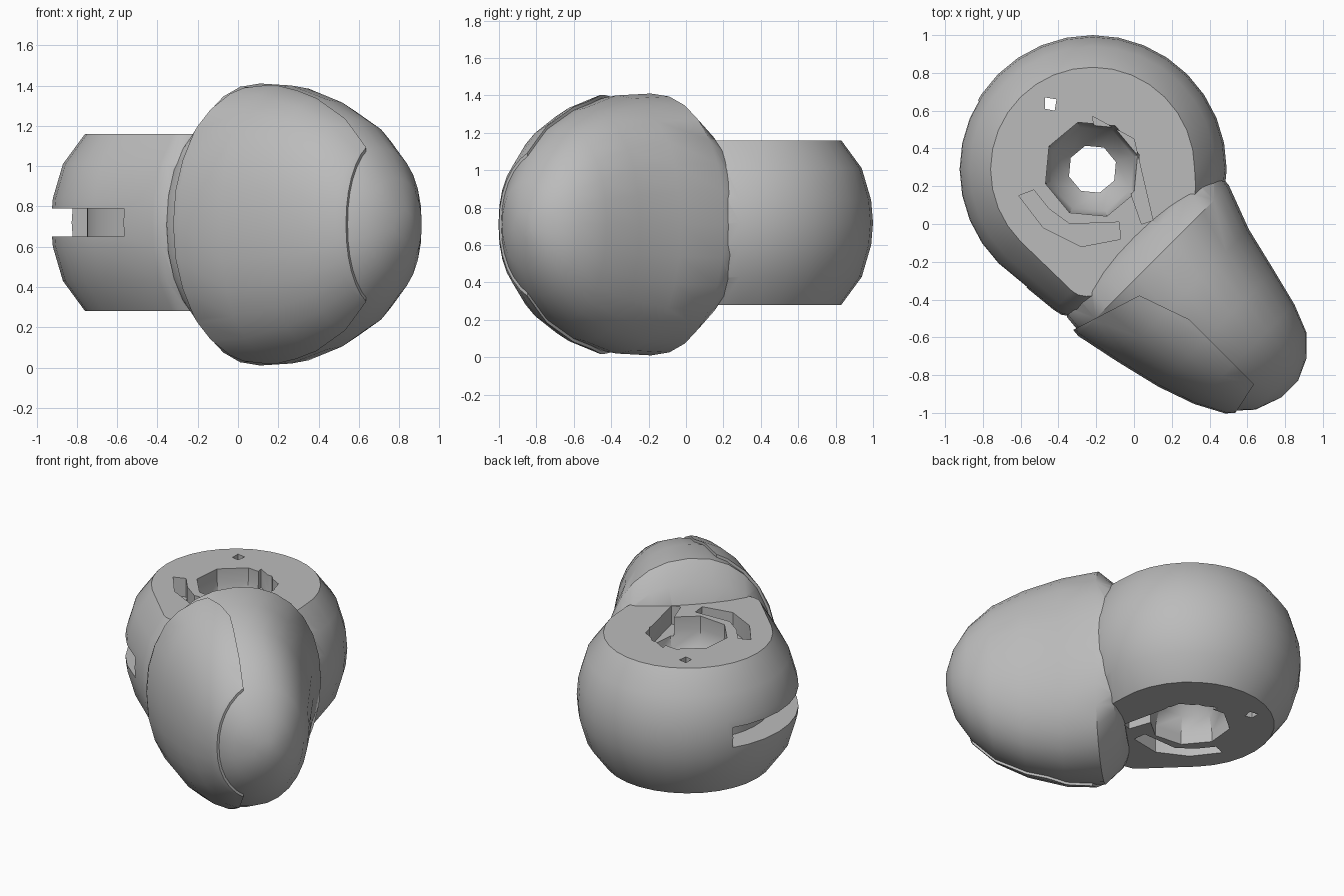
import bpy, bmesh
from math import sin, cos, pi, radians, copysign
from mathutils import Matrix, Vector

cube = bpy.data.objects.get("Cube")
if cube:
    bpy.data.objects.remove(cube)

MID = 0.71                                   # height of the mirror plane
LIMB = Matrix.Rotation(radians(-45), 4, 'Z')  # limb axis runs to front left
HUB = Vector((-0.22, 0.29, 0))

grey = bpy.data.materials.new("light_grey")
grey.use_nodes = True
grey.diffuse_color = (0.5, 0.5, 0.5, 1)
grey.node_tree.nodes["Principled BSDF"].inputs["Base Color"].default_value = (0.5, 0.5, 0.5, 1)


def make(name, bm):
    bmesh.ops.recalc_face_normals(bm, faces=bm.faces)
    me = bpy.data.meshes.new(name)
    bm.to_mesh(me)
    bm.free()
    me.materials.append(grey)
    ob = bpy.data.objects.new(name, me)
    bpy.context.collection.objects.link(ob)
    return ob


def loft(rings):
    """Skin a list of equal-length point rings and cap both ends."""
    bm = bmesh.new()
    loops = [[bm.verts.new(p) for p in ring] for ring in rings]
    n = len(loops[0])
    for a, b in zip(loops, loops[1:]):
        for i in range(n):
            j = (i + 1) % n
            bm.faces.new((a[i], a[j], b[j], b[i]))
    bm.faces.new(loops[0])
    bm.faces.new(loops[-1])
    return bm


def prism(points, z0, z1):
    return loft([[(x, y, z) for x, y in points] for z in (z0, z1)])


def boolean(target, other, operation):
    mod = target.modifiers.new("cut", 'BOOLEAN')
    mod.object, mod.operation, mod.solver = other, operation, 'EXACT'
    bpy.context.view_layer.objects.active = target
    bpy.ops.object.modifier_apply(modifier=mod.name)
    bpy.data.objects.remove(other)


# Limb sections: position along axis, right edge, left edge, half height
SECTIONS = [(0.05, -0.56, 0.46, 0.45), (0.1, -0.6, 0.51, 0.58),
            (0.21, -0.61, 0.5, 0.7), (0.45, -0.56, 0.41, 0.69),
            (0.7, -0.5, 0.35, 0.62), (0.9, -0.43, 0.3, 0.52),
            (1.05, -0.35, 0.24, 0.38), (1.15, -0.24, 0.14, 0.23),
            (1.2, -0.1, 0.03, 0.07)]


def limb(grow=0.0, sides=28):
    def ring(u, lo, hi, h):
        c, w = (lo + hi) / 2, (hi - lo) / 2 + grow
        pts = []
        for i in range(sides):
            a = 2 * pi * i / sides
            soft = lambda t: copysign(abs(t) ** 0.92, t)
            pts.append((u, c + w * soft(cos(a)), MID + (h + grow) * soft(sin(a))))
        return pts
    return loft([ring(*s) for s in SECTIONS])


# Hub: rounded disc stretched towards the limb
bm = bmesh.new()
for u, v, su, sv in ((-0.36, 0.05, 1, 1), (0.02, -0.04, 0.35, 0.82)):
    for r, h in ((0.54, 0.44), (0.65, 0.29), (0.7, 0.12), (0.71, 0)):
        for i in range(32):
            a = 2 * pi * i / 32
            for s in (-1, 1):
                bm.verts.new((u + r * su * cos(a), v + r * sv * sin(a), MID + 0.01 + s * h))
bmesh.ops.remove_doubles(bm, verts=bm.verts, dist=0.0001)
hull = bmesh.ops.convex_hull(bm, input=bm.verts)
inside = {g for g in hull["geom_interior"] + hull["geom_unused"]
          if isinstance(g, bmesh.types.BMVert)}
bmesh.ops.delete(bm, geom=list(inside), context='VERTS')
bmesh.ops.dissolve_limit(bm, angle_limit=0.01, verts=bm.verts, edges=bm.edges)
bm.transform(LIMB)
body = make("joint_body", bm)

bm = limb()
bm.transform(LIMB)
boolean(body, make("limb", bm), 'UNION')

# Central bore, wide at both faces and narrow in the middle
half = [(0.26, 0.6), (0.26, 0.36), (0.23, 0.24), (0.13, 0.14)]
profile = half + [(r, -h) for r, h in reversed(half)]
bm = loft([[(HUB.x + r * cos(i * pi / 4 + 0.3), HUB.y + r * sin(i * pi / 4 + 0.3), MID + h)
            for i in range(8)] for r, h in profile])
boolean(body, make("bore_cutter", bm), 'DIFFERENCE')

# Curved pockets and pin hole around the bore, on both faces
ARC = [(-0.61, 0.15), (-0.53, 0.18), (-0.45, 0.08), (-0.34, 0),
       (-0.08, 0.01), (-0.07, -0.08), (-0.28, -0.12), (-0.48, -0.02)]
TAIL = [(-0.22, 0.57), (0, 0.45), (0.1, 0.02), (0.04, 0), (-0.03, 0.2), (-0.2, 0.45)]
PIN = [(-0.47, 0.67), (-0.41, 0.66), (-0.42, 0.6), (-0.47, 0.61)]
for side in (-1, 1):
    for shape in (ARC, TAIL):
        cutter = make("pocket_cutter", prism(shape, MID + side * 0.32, MID + side * 0.47))
        boolean(body, cutter, 'DIFFERENCE')
boolean(body, make("pin_cutter", prism(PIN, 0.1, 1.3)), 'DIFFERENCE')

# Cable slot around the outer edge of the hub
angles = [radians(149 + 92 * i / 10) for i in range(11)]
sector = [(HUB.x + 0.9 * cos(a), HUB.y + 0.9 * sin(a)) for a in angles]
sector += [(HUB.x + 0.53 * cos(a), HUB.y + 0.53 * sin(a)) for a in reversed(angles)]
boolean(body, make("slot_cutter", prism(sector, 0.65, 0.79)), 'DIFFERENCE')

# Raised cover plate over one side of the limb
bm = limb(0.018)
for point, normal in (((0.17, -0.62), (-0.95, 0.3)), ((0.28, -0.25), (-0.33, 0.94)),
                      ((0.7, -0.15), (0, 1)), ((1.06, -0.2), (0.98, 0.2))):
    cut = bmesh.ops.bisect_plane(bm, geom=bm.verts[:] + bm.edges[:] + bm.faces[:],
                                 plane_co=(*point, MID), plane_no=(*normal, 0),
                                 clear_outer=True)
    rim = [e for e in cut["geom_cut"] if isinstance(e, bmesh.types.BMEdge)]
    bmesh.ops.holes_fill(bm, edges=rim)
bm.transform(LIMB)
cover = make("cover_plate", bm)

bpy.ops.object.select_all(action='DESELECT')
for ob in (body, cover):
    ob.select_set(True)
    bpy.context.view_layer.objects.active = ob
bpy.ops.object.shade_smooth_by_angle(angle=radians(35))
